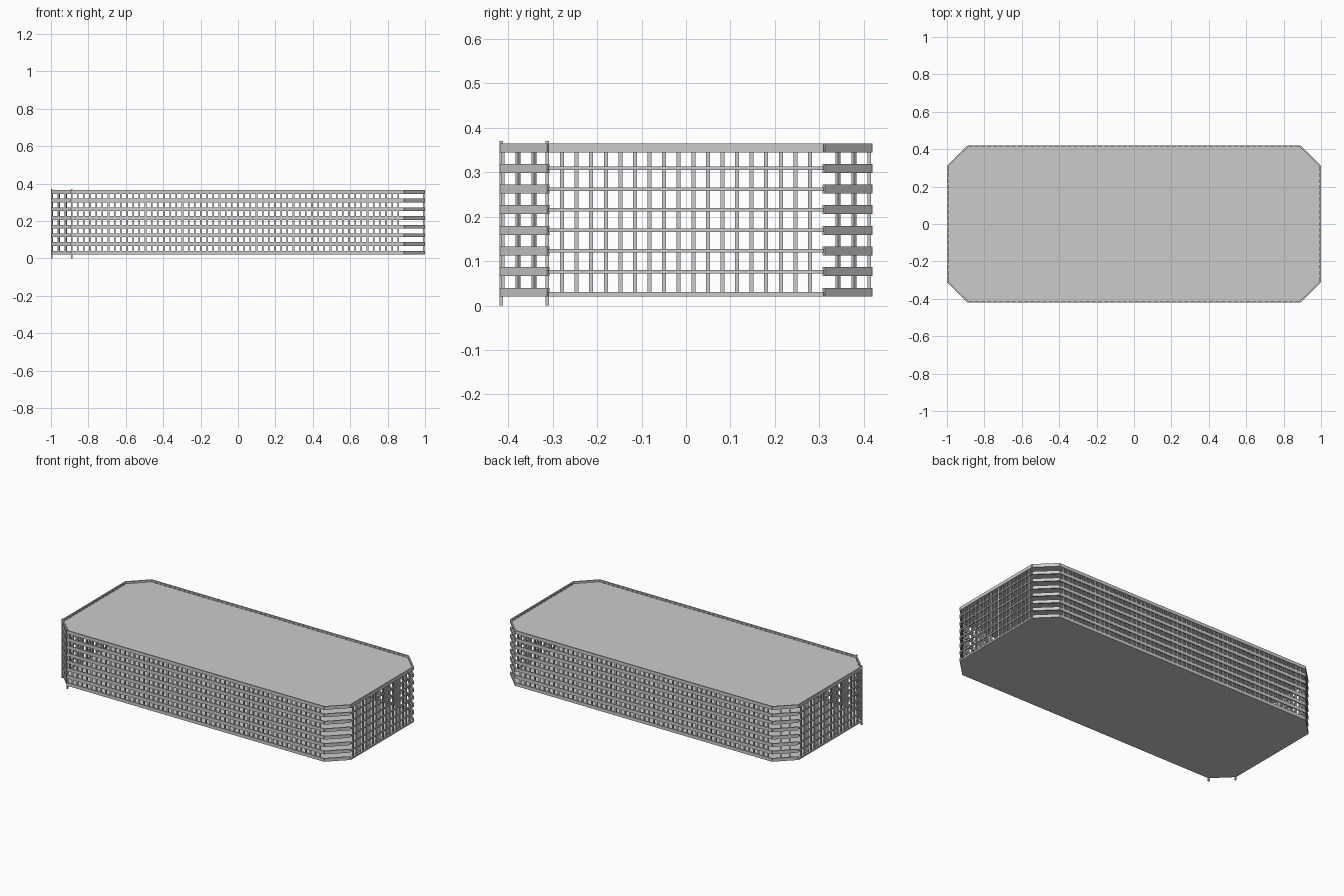
import bpy, bmesh
from mathutils import Vector, Matrix

if "Cube" in bpy.data.objects:
    bpy.data.objects.remove(bpy.data.objects["Cube"])

X, Y, CX, CY = 1.0, 0.42, 0.89, 0.312
Z0, Z1 = 0.02, 0.365
ROWS = 8


def finish(name, bm):
    me = bpy.data.meshes.new(name)
    bm.to_mesh(me)
    bm.free()
    ob = bpy.data.objects.new(name, me)
    bpy.context.collection.objects.link(ob)
    return ob


def add_box(bm, frame, u, d, z, su, sd, sz):
    """Box in wall space: u along the wall, d inward depth, z up."""
    m = frame @ Matrix.Translation((u, d, z)) @ Matrix.Diagonal((su, sd, sz, 1))
    bmesh.ops.create_cube(bm, size=1, matrix=m)


def wall_frame(p, q):
    """Corners run anticlockwise, so local +y points into the building."""
    a, b = Vector((*p, 0)), Vector((*q, 0))
    t = (b - a).normalized()
    n = Vector((0, 0, 1)).cross(t)
    m = Matrix((t, n, (0, 0, 1))).transposed().to_4x4()
    m.translation = (a + b) / 2
    return m, (b - a).length


def lattice_wall(name, p, q, rail_h, bars):
    frame, length = wall_frame(p, q)
    # horizontal rails
    bm = bmesh.new()
    for i in range(ROWS):
        h = rail_h
        if i == ROWS - 1:
            h = 0.02
        elif i == 0:
            h = max(rail_h, 0.01)
        lo, hi = Z0 + 0.01, Z1 - 0.01
        z = lo + (hi - lo) * i / (ROWS - 1)
        if i == 0:
            z = Z0 + h / 2
        add_box(bm, frame, 0, 0.004, z, length - 0.004, 0.008, h)
    finish(name + "_rails", bm)
    # vertical bars just behind the rails
    if bars:
        bm = bmesh.new()
        for i in range(bars):
            u = length * ((i + 1) / (bars + 1) - 0.5)
            add_box(bm, frame, u, 0.008, (Z0 + Z1) / 2, 0.009, 0.008, Z1 - Z0 - 0.01)
        finish(name + "_bars", bm)


def plate(name, z, thick, inset):
    bm = bmesh.new()
    pts = [(x - inset * (1 if x > 0 else -1), y - inset * (1 if y > 0 else -1))
           for x, y in corners]
    f = bm.faces.new([bm.verts.new((x, y, z)) for x, y in pts])
    r = bmesh.ops.extrude_face_region(bm, geom=[f])
    vs = [v for v in r["geom"] if isinstance(v, bmesh.types.BMVert)]
    bmesh.ops.translate(bm, vec=(0, 0, thick), verts=vs)
    bmesh.ops.recalc_face_normals(bm, faces=bm.faces)
    finish(name, bm)


# chamfered rectangle footprint, anticlockwise from front left
corners = [(-CX, -Y), (CX, -Y), (X, -CY), (X, CY),
           (CX, Y), (-CX, Y), (-X, CY), (-X, -CY)]

# floor and recessed roof
plate("floor", Z0, 0.008, 0.003)
plate("roof", 0.347, 0.006, 0.003)

# eight facade panels: name, rail height, number of bars
panels = [("front_wall", 0.02, 53), ("front_right_corner", 0.02, 0),
          ("right_wall", 0.008, 18), ("back_right_corner", 0.02, 0),
          ("back_wall", 0.02, 53), ("back_left_corner", 0.02, 2),
          ("left_wall", 0.008, 18), ("front_left_corner", 0.02, 2)]
for i, (name, h, n) in enumerate(panels):
    lattice_wall(name, corners[i], corners[(i + 1) % 8], h, n)

# two taller posts framing the front left corner
for name, (x, y) in (("front_post", (-CX, -Y + 0.004)), ("side_post", (-X + 0.004, -CY))):
    bm = bmesh.new()
    add_box(bm, Matrix.Translation((x, y, 0)), 0, 0, 0.185, 0.008, 0.008, 0.37)
    finish(name, bm)
